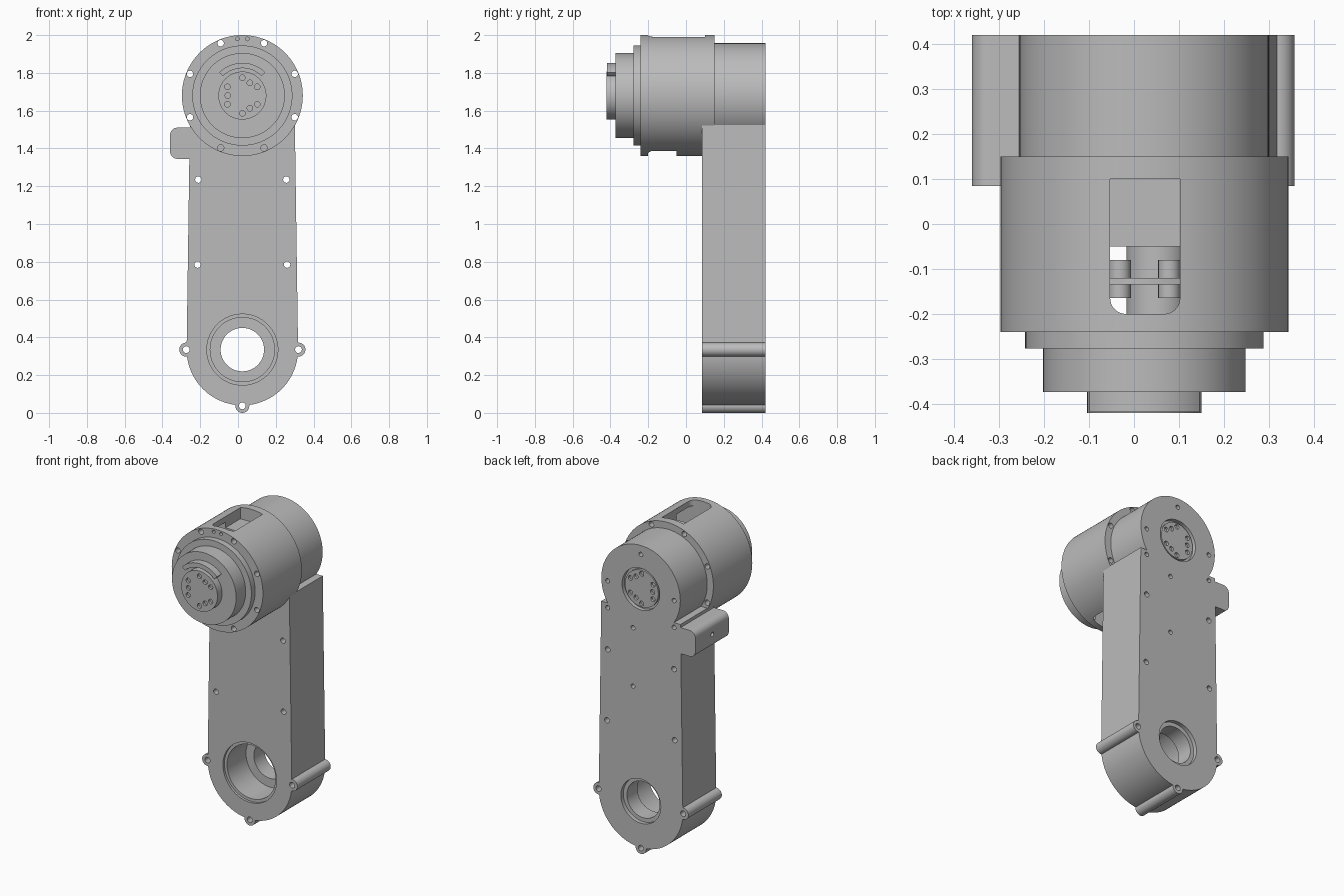
import bpy, bmesh
from math import sin, cos, pi, radians
from mathutils import Matrix

if "Cube" in bpy.data.objects:
    bpy.data.objects.remove(bpy.data.objects["Cube"])

AX, TOP, BOT = 0.023, 1.68, 0.335      # shared axis x, upper and lower pivot heights
FRONT, BACK = 0.085, 0.42              # arm front and back planes

grey = bpy.data.materials.new("machined_grey")
grey.use_nodes = True
grey.diffuse_color = (0.5, 0.5, 0.5, 1)
grey.node_tree.nodes["Principled BSDF"].inputs["Base Color"].default_value = (0.5, 0.5, 0.5, 1)


def finish(name, bm):
    bmesh.ops.recalc_face_normals(bm, faces=bm.faces)
    mesh = bpy.data.meshes.new(name)
    bm.to_mesh(mesh)
    bm.free()
    mesh.materials.append(grey)
    obj = bpy.data.objects.new(name, mesh)
    bpy.context.collection.objects.link(obj)
    return obj


def cyl(name, x, z, r, y0, y1, sides=96):
    """Cylinder along y."""
    bm = bmesh.new()
    place = Matrix.Translation((x, (y0 + y1) / 2, z)) @ Matrix.Rotation(pi / 2, 4, 'X')
    bmesh.ops.create_cone(bm, cap_ends=True, segments=sides, radius1=r, radius2=r,
                          depth=y1 - y0, matrix=place)
    return finish(name, bm)


def prism(name, points, a, b, axis='y'):
    """Extrude an outline: (x, z) along y, or (x, y) along z."""
    bm = bmesh.new()
    put = (lambda p: (p[0], a, p[1])) if axis == 'y' else (lambda p: (p[0], p[1], a))
    face = bm.faces.new([bm.verts.new(put(p)) for p in points])
    new = bmesh.ops.extrude_face_region(bm, geom=[face])["geom"]
    move = (0, b - a, 0) if axis == 'y' else (0, 0, b - a)
    bmesh.ops.translate(bm, vec=move, verts=[v for v in new if isinstance(v, bmesh.types.BMVert)])
    return finish(name, bm)


def arc(x, z, r, start, end, n):
    return [(x + r * cos(radians(start + (end - start) * i / n)),
             z + r * sin(radians(start + (end - start) * i / n))) for i in range(n + 1)]


def boolean(target, other, mode='DIFFERENCE'):
    mod = target.modifiers.new("bool", 'BOOLEAN')
    mod.operation, mod.object, mod.solver = mode, other, 'EXACT'
    with bpy.context.temp_override(object=target, active_object=target):
        bpy.ops.object.modifier_apply(modifier=mod.name)
    bpy.data.objects.remove(other)


def drill(target, spots, r, y0, y1):
    for x, z in spots:
        boolean(target, cyl("cutter", x, z, r, y0, y1, 20))


# Arm: rounded lower end, slightly tapered sides
outline = arc(AX, BOT, 0.295, 180, 360, 48) + [(AX + 0.278, 1.53), (AX - 0.278, 1.53)]
arm = prism("arm_body", outline, FRONT, BACK)
boolean(arm, cyl("upper", AX, TOP, 0.277, FRONT + 0.02, BACK), 'UNION')

# Side lug with rounded outer corners
lug = [(-0.2, 1.345)] + arc(-0.32, 1.385, 0.04, 270, 180, 8) \
    + arc(-0.32, 1.47, 0.04, 180, 90, 8) + [(-0.2, 1.51)]
boolean(arm, prism("lug", lug, FRONT, BACK), 'UNION')

# Bolt bosses around the lower end
bosses = [(AX + 0.297, BOT), (AX - 0.297, BOT), (AX, 0.037)]
for x, z in bosses:
    boolean(arm, cyl("boss", x, z, 0.037, FRONT, BACK, 32), 'UNION')

# Grooves where the arm meets the upper housing
for s in (-1, 1):
    boolean(arm, cyl("cutter", AX + s * 0.29, 1.562, 0.034, 0, 0.5, 32))

# Stepped lower bore and rear flange recess
for r, y0, y1 in ((0.188, 0, 0.1), (0.17, 0, 0.29), (0.115, 0, 0.5), (0.14, 0.395, 0.5)):
    boolean(arm, cyl("cutter", AX, BOT, r, y0, y1))
boolean(arm, cyl("cutter", AX, TOP, 0.132, 0.395, 0.5))

# Through bolts and shallow rear screw holes
drill(arm, bosses, 0.018, 0, 0.5)
drill(arm, [(AX + s * w, z) for s in (-1, 1) for w, z in ((0.233, 1.235), (0.237, 0.785))],
      0.017, 0, 0.5)
rear = [(AX + s * 0.233, z) for s in (-1, 1) for z in (1.67, 1.5)]
drill(arm, rear + [(0.078, 1.42), (0.078, 1.05), (AX, 1.9)], 0.014, 0.38, 0.5)
side_hole = cyl("cutter", 0, 0, 0.014, -0.03, 0.03, 20)
side_hole.data.transform(Matrix.Translation((-0.36, 0.25, 1.43)) @ Matrix.Rotation(pi / 2, 4, 'Z'))
boolean(arm, side_hole)

# Motor drum with hollow electronics bay
drum = cyl("motor_drum", AX, TOP, 0.32, -0.24, 0.15, 128)
boolean(drum, cyl("cutter", AX, TOP, 0.285, -0.2, -0.05))


def window(x0, x1, y0, y1, z0, z1, r=0.035):
    pts = arc(x0 + r, y0 + r, r, 180, 270, 8) + arc(x1 - r, y0 + r, r, 270, 360, 8)
    boolean(drum, prism("cutter", pts + [(x1, y1), (x0, y1)], z0, z1, 'z'))


window(-0.053, 0.102, -0.2, 0.1, 1.92, 2.1)
window(AX - 0.13, AX + 0.13, -0.2, -0.05, 1.3, 1.5)
bolts = [p for p in arc(AX, TOP, 0.3, 22.5, 337.5, 7)]
drill(drum, bolts, 0.017, -0.3, 0.2)
drill(drum, [(AX - 0.026, 1.98), (AX + 0.026, 1.98)], 0.01, -0.3, -0.215)

# Boards and bearing inside the bay
cyl("circuit_board", AX, TOP, 0.2, -0.135, -0.12, 48)
cyl("bearing_hub", AX + 0.03, TOP, 0.07, -0.21, -0.04, 48)
for s in (-1, 1):
    for z in (1.58, 1.78):
        cyl("board_component", AX + s * 0.055, z, 0.025, -0.165, -0.08, 16)

# Stepped front rings
cyl("front_ring", AX, TOP, 0.265, -0.277, -0.235)
cyl("output_housing", AX, TOP, 0.225, -0.373, -0.27)

# Raised stop lip above the output flange
lip = arc(AX, TOP, 0.173, 45, 135, 24) + arc(AX, TOP, 0.145, 135, 45, 24)
prism("stop_lip", lip, -0.418, -0.37)

# Output flanges with their screw pattern
pattern = [(s * 0.079, dz) for s in (-1, 1) for dz in (-0.046, 0.046)]
pattern += [(0, 0.094), (0, -0.094), (0.04, 0.067), (0.04, -0.067), (-0.077, 0)]
for name, r, y0, y1, face in (("front_flange", 0.127, -0.42, -0.37, -0.42),
                              ("rear_flange", 0.117, 0.39, 0.412, 0.412)):
    flange = cyl(name, AX, TOP, r, y0, y1)
    drill(flange, [(AX + x, TOP + z) for x, z in pattern], 0.015, face - 0.015, face + 0.015)

# Smooth the curved walls, keep edges crisp
for obj in bpy.context.collection.objects:
    if obj.type == 'MESH' and obj.data.materials and obj.data.materials[0] == grey:
        bpy.ops.object.select_all(action='DESELECT')
        obj.select_set(True)
        bpy.context.view_layer.objects.active = obj
        bpy.ops.object.shade_smooth_by_angle(angle=radians(30))
